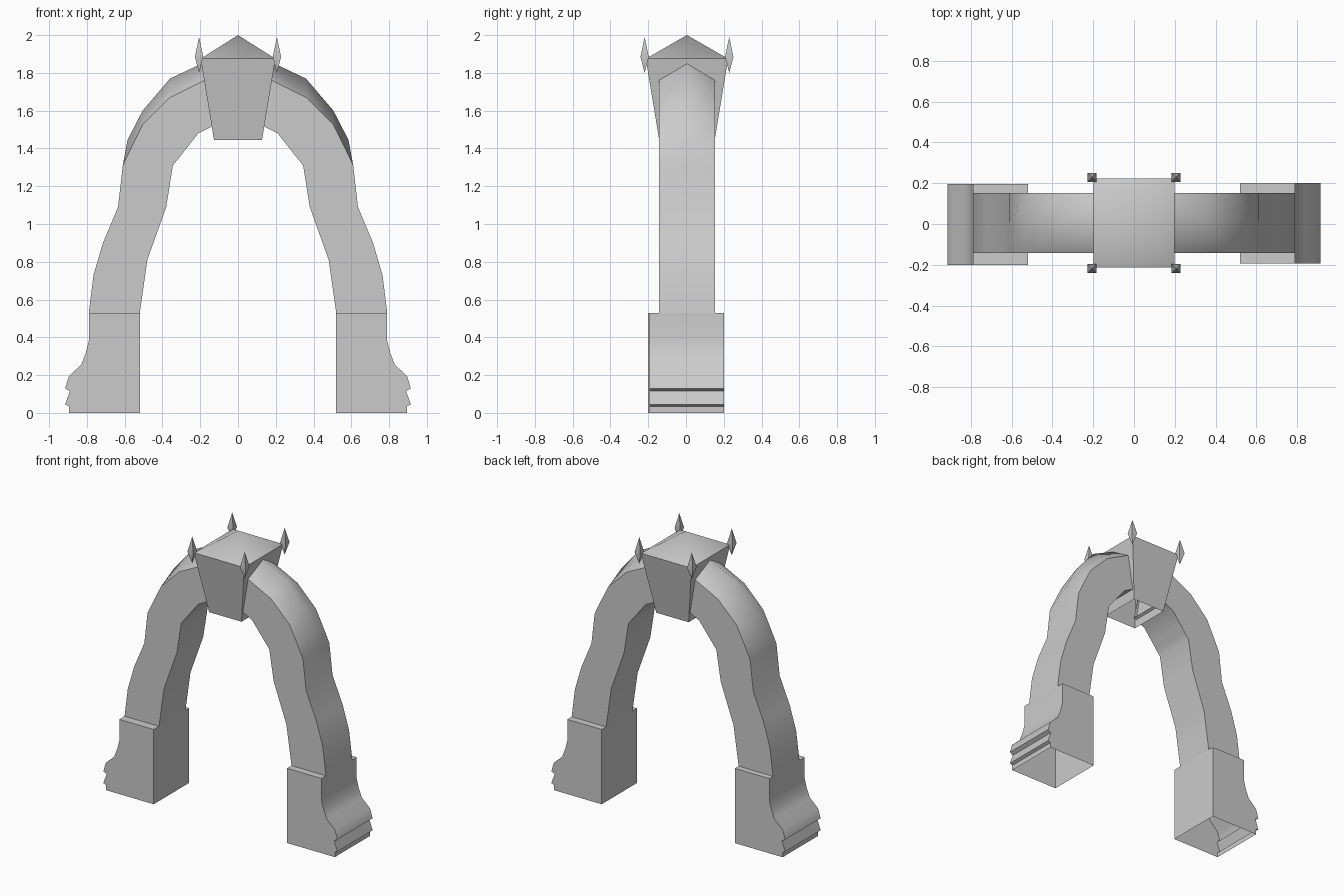
import bpy, bmesh, math

cube = bpy.data.objects.get("Cube")
if cube:
    bpy.data.objects.remove(cube, do_unlink=True)

stone = bpy.data.materials.new("grey stone")
stone.use_nodes = True
grey = (0.6, 0.6, 0.6, 1)
stone.diffuse_color = grey
stone.node_tree.nodes["Principled BSDF"].inputs["Base Color"].default_value = grey


def make_object(name, bm, sharp_angle=None):
    bmesh.ops.recalc_face_normals(bm, faces=bm.faces[:])
    for f in bm.faces:
        f.smooth = True
    mesh = bpy.data.meshes.new(name)
    bm.to_mesh(mesh)
    bm.free()
    mesh.materials.append(stone)
    if sharp_angle:
        mesh.set_sharp_from_angle(angle=math.radians(sharp_angle))
    ob = bpy.data.objects.new(name, mesh)
    bpy.context.collection.objects.link(ob)
    return ob


# Foot: moulded side profile extruded in depth, open underneath
FOOT = [(.52, 0), (.52, .53), (.79, .53), (.79, .38), (.805, .32), (.83, .255),
        (.895, .195), (.915, .13), (.89, .115), (.915, .045), (.895, .035), (.895, 0)]


def foot(name, side, y0, y1):
    bm = bmesh.new()
    front = [bm.verts.new((side * x, y0, z)) for x, z in FOOT]
    back = [bm.verts.new((side * x, y1, z)) for x, z in FOOT]
    bm.faces.new(front)
    bm.faces.new(back)
    for i in range(len(FOOT) - 1):
        bm.faces.new((front[i], front[i + 1], back[i + 1], back[i]))
    make_object(name, bm, 35)


foot("left_foot", 1, -.193, .202)
foot("right_foot", -1, -.202, .195)

# Arch halves: stations of outer edge, top ridge and inner edge as (x, z)
STATIONS = [((.79, .53), (.79, .53), (.52, .53)),
            ((.765, .73), (.765, .73), (.5, .67)),
            ((.715, .9), (.715, .9), (.48, .81)),
            ((.635, 1.09), (.635, 1.09), (.38, 1.09)),
            ((.61, 1.31), (.61, 1.31), (.345, 1.31)),
            ((.565, 1.405), (.585, 1.445), (.31, 1.353)),
            ((.505, 1.525), (.505, 1.6), (.277, 1.395)),
            ((.36, 1.67), (.36, 1.77), (.21, 1.48)),
            ((.17, 1.765), (.17, 1.86), (.12, 1.525))]
Y0, Y1 = -.143, .153


def arch(name, side):
    bm = bmesh.new()
    rings = []
    for o, r, i in STATIONS:
        ring = [(o, Y0), (r, (Y0 + Y1) / 2), (o, Y1), (i, Y1), (i, Y0)]
        rings.append([bm.verts.new((side * p[0], y, p[1])) for p, y in ring])
    strip = {}
    kinds = ("top", "top", "back", "inner", "front")
    for a, b in zip(rings, rings[1:]):
        for k in range(5):
            n = (k + 1) % 5
            strip[bm.faces.new((a[k], a[n], b[n], b[k]))] = kinds[k]
    # Only the border between two different strips stays sharp
    for e in bm.edges:
        e.smooth = len({strip[f] for f in e.link_faces}) == 1
    make_object(name, bm)


arch("left_arch", 1)
arch("right_arch", -1)

# Keystone: tapered block with a pyramid roof, open underneath
bm = bmesh.new()
corners = [(-1, -1), (1, -1), (1, 1), (-1, 1)]
low = [bm.verts.new((x * .127, .005 + y * .147, 1.445)) for x, y in corners]
top = [bm.verts.new((x * .198, .005 + y * .218, 1.875)) for x, y in corners]
apex = bm.verts.new((0, .005, 2))
for i in range(4):
    n = (i + 1) % 4
    bm.faces.new((low[i], low[n], top[n], top[i]))
    bm.faces.new((top[i], top[n], apex))
make_object("keystone", bm, 50)

# Finials: four-sided spindles at the keystone corners
for x, y in corners:
    bm = bmesh.new()
    cx, cy = x * .206, .005 + y * .224
    belt = [bm.verts.new((cx + u * .022, cy + v * .022, 1.885)) for u, v in corners]
    for z in (1.8, 1.99):
        tip = bm.verts.new((cx, cy, z))
        for i in range(4):
            bm.faces.new((belt[i], belt[(i + 1) % 4], tip))
    name = ("back" if y > 0 else "front") + ("_left" if x > 0 else "_right")
    make_object(name + "_finial", bm, 30)
